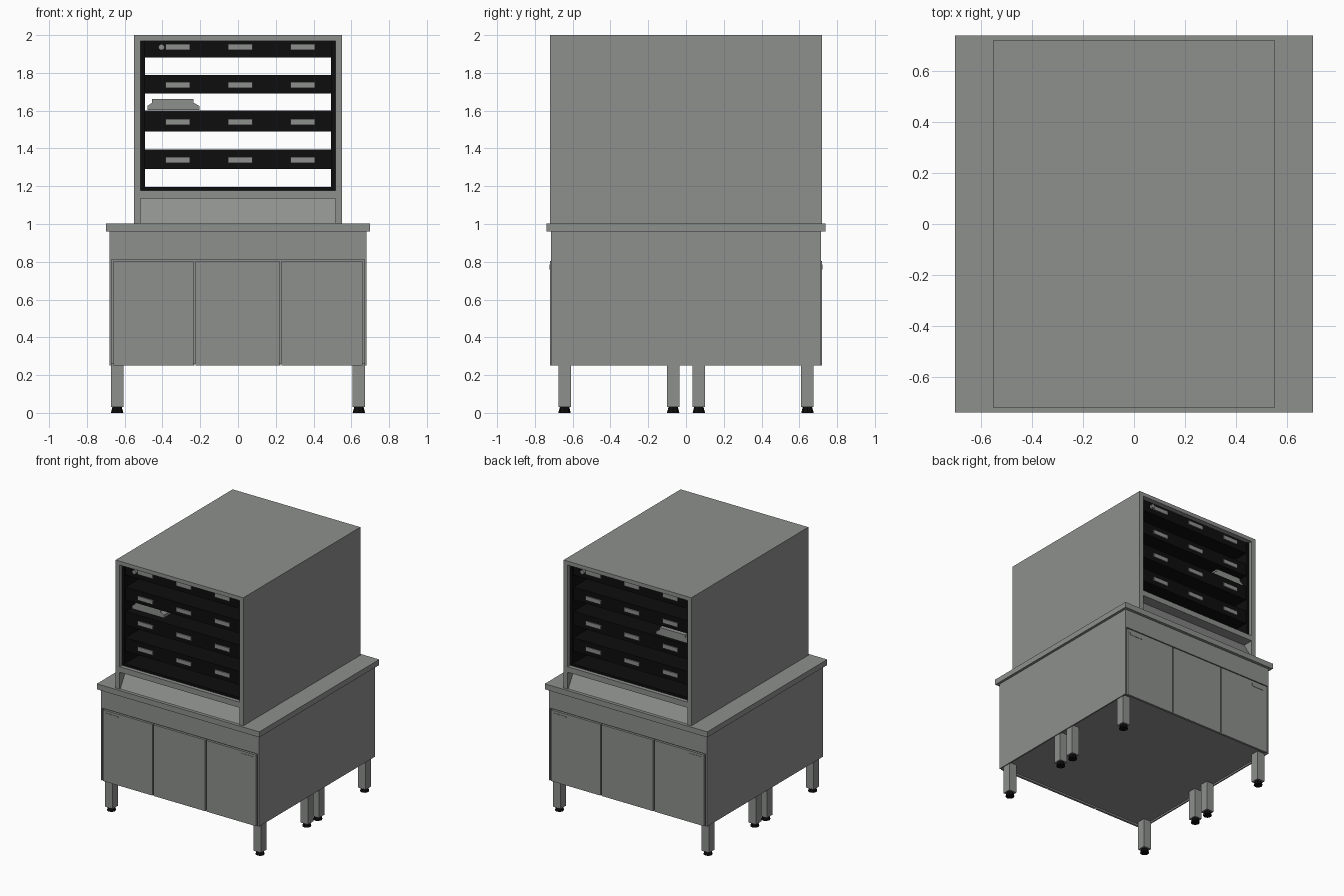
import bpy, bmesh, math
from mathutils import Matrix

if "Cube" in bpy.data.objects:
    bpy.data.objects.remove(bpy.data.objects["Cube"])


def material(name, rgb):
    m = bpy.data.materials.new(name)
    m.diffuse_color = (*rgb, 1)
    m.use_nodes = True
    m.node_tree.nodes["Principled BSDF"].inputs["Base Color"].default_value = m.diffuse_color
    return m


STEEL = material("brushed_steel", (0.27, 0.28, 0.27))
BLACK = material("black_plastic", (0.004, 0.004, 0.004))


def finish(name, bm, mat, turn=False):
    """Make an object; turn=True swings it half a turn to the back side."""
    if turn:
        bm.transform(Matrix.Rotation(math.pi, 4, 'Z'))
    bmesh.ops.recalc_face_normals(bm, faces=bm.faces)
    me = bpy.data.meshes.new(name)
    bm.to_mesh(me)
    bm.free()
    me.materials.append(mat)
    ob = bpy.data.objects.new(name, me)
    bpy.context.collection.objects.link(ob)
    return ob


def box(name, x, y, z, mat=STEEL, turn=False):
    bm = bmesh.new()
    bmesh.ops.create_cube(bm, size=1)
    for v in bm.verts:
        for i, (lo, hi) in enumerate((x, y, z)):
            v.co[i] = hi if v.co[i] > 0 else lo
    return finish(name, bm, mat, turn)


def prism(name, points, axis, lo, hi, mat=STEEL, turn=False):
    """Extrude a 2D profile along x (points y,z) or along y (points x,z)."""
    bm = bmesh.new()
    if axis == 'x':
        vs = [bm.verts.new((lo, a, b)) for a, b in points]
        step = (hi - lo, 0, 0)
    else:
        vs = [bm.verts.new((a, lo, b)) for a, b in points]
        step = (0, hi - lo, 0)
    face = bm.faces.new(vs)
    ext = bmesh.ops.extrude_face_region(bm, geom=[face], use_keep_orig=True)
    bmesh.ops.translate(bm, vec=step, verts=[g for g in ext['geom'] if isinstance(g, bmesh.types.BMVert)])
    return finish(name, bm, mat, turn)


def rounded_rect(cx, cz, w, h, r):
    pts = []
    for q, (sx, sz) in enumerate(((1, 1), (-1, 1), (-1, -1), (1, -1))):
        for k in range(4):
            a = math.radians(90 * q + 30 * k)
            pts.append((cx + sx * (w / 2 - r) + r * math.cos(a), cz + sz * (h / 2 - r) + r * math.sin(a)))
    return pts


def cylinder(name, loc, r1, r2, depth, mat, sides=16, along_y=False, turn=False):
    bm = bmesh.new()
    rot = Matrix.Rotation(math.pi / 2, 4, 'X') if along_y else Matrix.Identity(4)
    bmesh.ops.create_cone(bm, cap_ends=True, segments=sides, radius1=r1, radius2=r2,
                          depth=depth, matrix=Matrix.Translation(loc) @ rot)
    return finish(name, bm, mat, turn)


# Legs and feet
for x in (-0.64, 0.64):
    for y in (-0.643, -0.068, 0.068, 0.643):
        box("leg", (x - 0.033, x + 0.033), (y - 0.033, y + 0.033), (0.03, 0.27))
        cylinder("foot", (x, y, 0.015), 0.033, 0.025, 0.03, BLACK, 8)

# Base cabinet: core, end panels, headers and worktop
box("cabinet_core", (-0.669, 0.669), (-0.70, 0.70), (0.262, 0.96))
for s in (-1, 1):
    box("cabinet_end_panel", sorted((s * 0.669, s * 0.68)), (-0.715, 0.715), (0.25, 0.96))
    box("cabinet_header", (-0.669, 0.669), sorted((s * 0.69, s * 0.715)), (0.813, 0.96))
box("worktop", (-0.70, 0.70), (-0.738, 0.738), (0.96, 1.003))

# Doors and handles, front and back
for turn in (False, True):
    for x in ((-0.66, -0.235), (-0.226, 0.221), (0.23, 0.66)):
        box("door", x, (-0.719, -0.701), (0.25, 0.804), STEEL, turn)
    for cx in (-0.583, 0.577):
        prism("door_handle", rounded_rect(cx, 0.772, 0.115, 0.028, 0.01), 'y', -0.722, -0.715, STEEL, turn)

# Tower shell
for s in (-1, 1):
    box("tower_side", sorted((s * 0.515, s * 0.55)), (-0.72, 0.72), (1.0, 2.0))
box("tower_roof", (-0.515, 0.515), (-0.72, 0.72), (1.97, 2.0))
half = [(-0.715, 1.0), (-0.635, 1.135), (-0.72, 1.135), (-0.72, 1.178)]
prism("tower_base_with_ramps", half + [(-y, z) for y, z in reversed(half)], 'x', -0.515, 0.515)

# Black lining of the open compartment
for s in (-1, 1):
    box("side_lining", sorted((s * 0.493, s * 0.515)), (-0.69, 0.69), (1.178, 1.97), BLACK)
box("floor_lining", (-0.493, 0.493), (-0.69, 0.69), (1.178, 1.196), BLACK)

# Heated shelves with label plates on both ends
for z0, z1, zl in ((1.29, 1.395, 1.34), (1.49, 1.60, 1.54), (1.69, 1.79, 1.735), (1.882, 1.97, 1.936)):
    box("shelf", (-0.493, 0.493), (-0.68, 0.68), (z0, z1), BLACK)
    for turn in (False, True):
        for x in (-0.318, 0.012, 0.343):
            box("label_plate", (x - 0.065, x + 0.065), (-0.688, -0.679), (zl - 0.016, zl + 0.016), STEEL, turn)

# Control knobs
for turn in (False, True):
    cylinder("control_knob", (-0.405, -0.69, 1.936), 0.016, 0.016, 0.022, STEEL, 16, True, turn)

# Serving tray on the third shelf
prism("serving_tray", [(-0.48, 1.603), (-0.205, 1.603), (-0.205, 1.625), (-0.235, 1.642), (-0.235, 1.662),
                       (-0.455, 1.662), (-0.455, 1.642), (-0.48, 1.625)], 'y', -0.62, 0.66)
